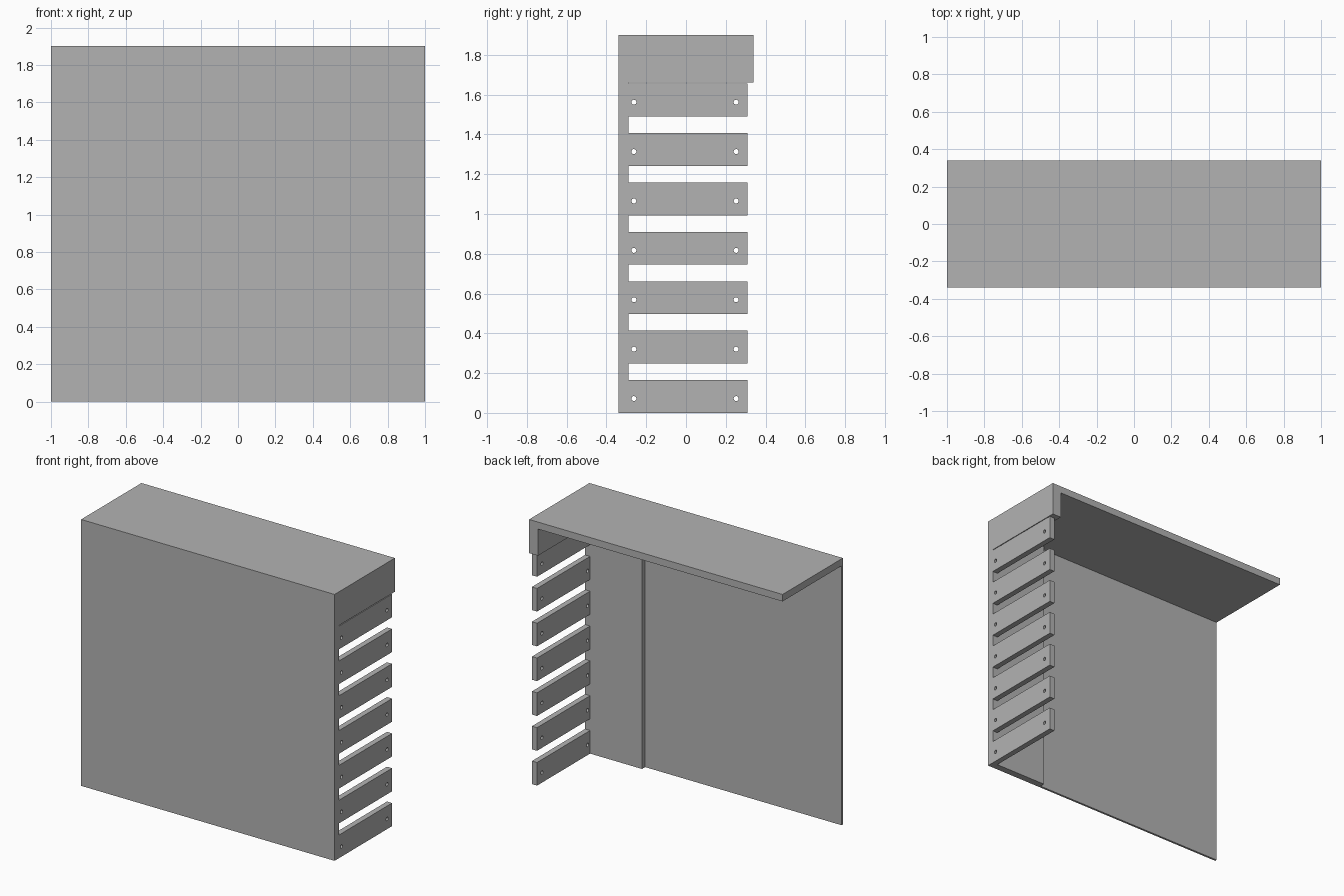
import bpy, bmesh, math
from mathutils import Vector

cube = bpy.data.objects.get("Cube")
if cube:
    bpy.data.objects.remove(cube, do_unlink=True)

GREY = (0.45, 0.45, 0.45, 1)
grey = bpy.data.materials.new("plain grey")
grey.diffuse_color = GREY
grey.use_nodes = True
grey.node_tree.nodes["Principled BSDF"].inputs["Base Color"].default_value = GREY


def finish(name, bm):
    bmesh.ops.recalc_face_normals(bm, faces=bm.faces)
    mesh = bpy.data.meshes.new(name)
    bm.to_mesh(mesh)
    bm.free()
    mesh.materials.append(grey)
    obj = bpy.data.objects.new(name, mesh)
    bpy.context.collection.objects.link(obj)
    return obj


def prism(name, loops, direction):
    """Fill the first loop, leave the others as holes, and extrude."""
    bm = bmesh.new()
    edges = []
    for loop in loops:
        verts = [bm.verts.new(p) for p in loop]
        edges += [bm.edges.new((v, verts[i - 1])) for i, v in enumerate(verts)]
    bmesh.ops.triangle_fill(bm, edges=edges, use_beauty=True)
    bmesh.ops.dissolve_limit(bm, angle_limit=0.01, verts=bm.verts, edges=bm.edges)
    ext = bmesh.ops.extrude_face_region(bm, geom=bm.faces[:], use_keep_orig=True)
    moved = [g for g in ext["geom"] if isinstance(g, bmesh.types.BMVert)]
    bmesh.ops.translate(bm, verts=moved, vec=Vector(direction))
    return finish(name, bm)


FRONT, BACK, TOP = -0.34, 0.34, 1.9
ROOF_UNDER, SKIRT_UNDER = 1.85, 1.66
PANEL_INNER, THIN_INNER, STEP_X = -0.29, -0.325, 0.55

# Front panel: thicker beside the slats
panel_plan = [(-1, FRONT), (1, FRONT), (1, PANEL_INNER),
              (STEP_X, PANEL_INNER), (STEP_X, THIN_INNER), (-1, THIN_INNER)]
prism("front_panel", [[(x, y, 0) for x, y in panel_plan]], (0, 0, ROOF_UNDER))

# Roof with a downturned skirt on the left side, starting behind the panel
roof_section = [(-1, TOP), (1, TOP), (1, SKIRT_UNDER), (0.93, SKIRT_UNDER),
                (0.93, ROOF_UNDER), (-1, ROOF_UNDER)]
prism("roof_and_skirt", [[(x, FRONT, z) for x, z in roof_section]], (0, BACK - FRONT, 0))

# Side slats, each with two round through holes
SLAT_HEIGHT, PITCH, SLAT_END, SLAT_X = 0.165, 0.2483, 0.308, 0.96


def circle(y, z, radius=0.0125, sides=20):
    return [(SLAT_X, y + radius * math.cos(a), z + radius * math.sin(a))
            for a in (math.tau * i / sides for i in range(sides))]


for i in range(7):
    z = i * PITCH
    outline = [(SLAT_X, PANEL_INNER, z), (SLAT_X, SLAT_END, z),
               (SLAT_X, SLAT_END, z + SLAT_HEIGHT), (SLAT_X, PANEL_INNER, z + SLAT_HEIGHT)]
    holes = [circle(y, z + 0.072) for y in (-0.262, 0.252)]
    prism(f"side_slat_{i + 1}", [outline] + holes, (1 - SLAT_X, 0, 0))
